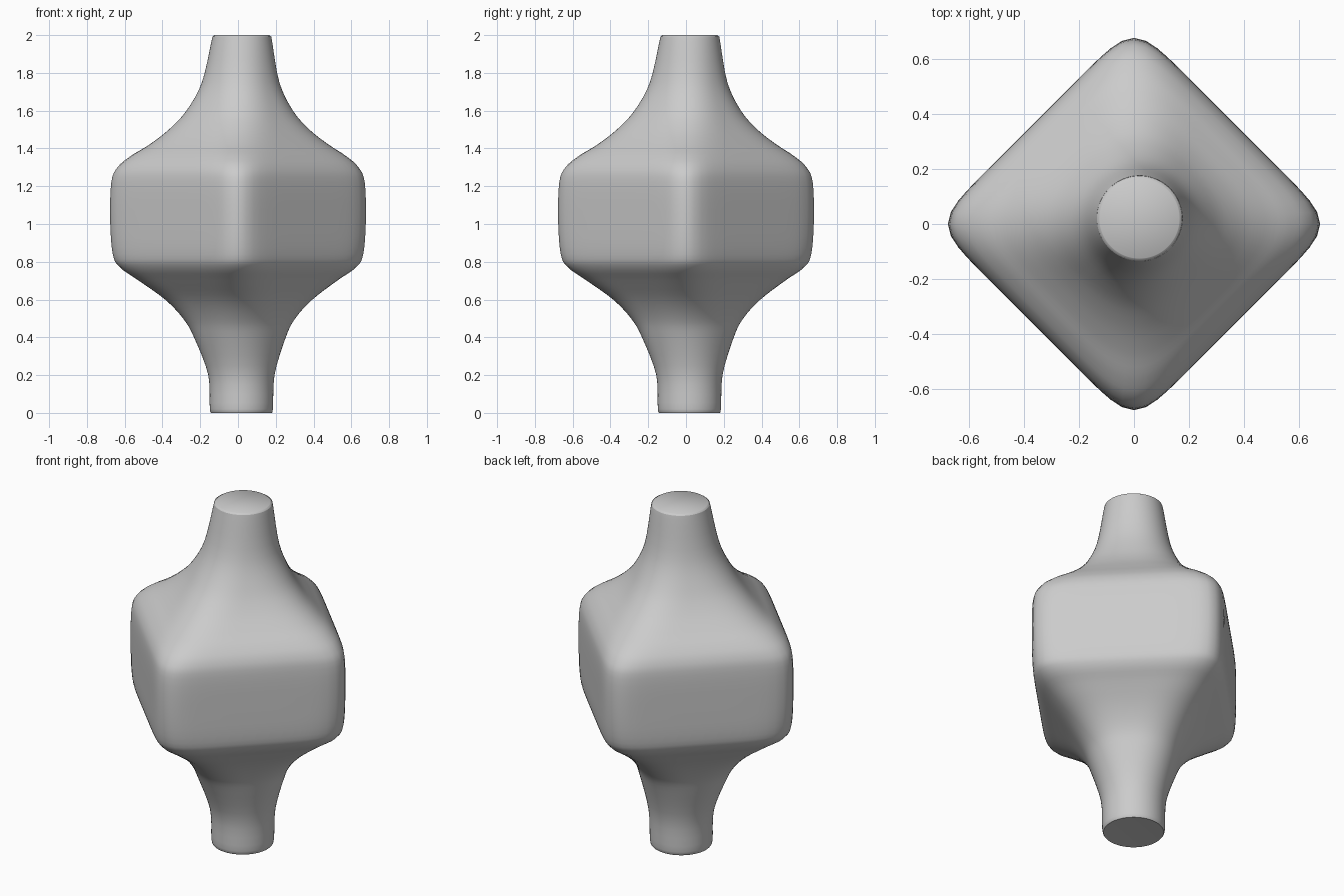
import bpy, bmesh, math

cube = bpy.data.objects.get("Cube")
if cube:
    bpy.data.objects.remove(cube, do_unlink=True)

SIDES = 96
STEPS = 4

# Stations: height, half width to the corners, half width to the flats, centre shift
STATIONS = [
    (0.00, 0.155, 0.155, 0.018), (0.02, 0.167, 0.167, 0.018),
    (0.20, 0.175, 0.175, 0.018), (0.40, 0.243, 0.232, 0.010),
    (0.50, 0.297, 0.27, 0.006), (0.60, 0.39, 0.335, 0.004),
    (0.70, 0.525, 0.425, 0.0), (0.77, 0.625, 0.49, 0.0),
    (0.84, 0.663, 0.513, 0.0), (1.02, 0.677, 0.517, 0.0),
    (1.22, 0.671, 0.515, 0.0), (1.30, 0.638, 0.497, 0.0),
    (1.36, 0.57, 0.455, 0.002), (1.42, 0.475, 0.395, 0.005),
    (1.50, 0.372, 0.325, 0.006), (1.60, 0.282, 0.262, 0.009),
    (1.75, 0.205, 0.2, 0.014), (1.97, 0.16, 0.16, 0.02),
    (1.99, 0.155, 0.155, 0.02), (2.00, 0.145, 0.145, 0.02),
]


def blend(a, b, c, d, t):
    """Smooth curve through b and c."""
    return 0.5 * (2 * b + (c - a) * t + (2 * a - 5 * b + 4 * c - d) * t ** 2
                  + (3 * b - a - 3 * c + d) * t ** 3)


def smooth_stations(pts):
    last = len(pts) - 1
    for i in range(last):
        group = [pts[max(0, min(last, i + k))] for k in (-1, 0, 1, 2)]
        for s in range(STEPS):
            yield tuple(blend(*v, s / STEPS) for v in zip(*group))
    yield pts[last]


def section(bm, z, corner, flat, shift):
    """Ring that passes from a circle to a rounded diamond."""
    power = 1 / (0.5 - math.log2(max(1.0, corner / flat)))
    ring = []
    for k in range(SIDES):
        ang = 2 * math.pi * k / SIDES
        u, v = math.cos(ang - math.pi / 4), math.sin(ang - math.pi / 4)
        r = flat / (abs(u) ** power + abs(v) ** power) ** (1 / power)
        ring.append(bm.verts.new((r * math.cos(ang) + shift, r * math.sin(ang) + shift, z)))
    return ring


# Body: loft from the lower neck through the diamond block to the upper neck
bm = bmesh.new()
rings = [section(bm, *s) for s in smooth_stations(STATIONS)]
for low, high in zip(rings, rings[1:]):
    for k in range(SIDES):
        n = (k + 1) % SIDES
        bm.faces.new((low[k], low[n], high[n], high[k]))
bm.faces.new(rings[0][::-1])
bm.faces.new(rings[-1])
mesh = bpy.data.meshes.new("diamond_body")
bm.to_mesh(mesh)
bm.free()

# Plain grey finish
grey = bpy.data.materials.new("light_grey")
grey.use_nodes = True
colour = (0.6, 0.6, 0.6, 1)
grey.diffuse_color = colour
grey.node_tree.nodes["Principled BSDF"].inputs["Base Color"].default_value = colour
mesh.materials.append(grey)

body = bpy.data.objects.new("diamond_body", mesh)
bpy.context.collection.objects.link(body)
bpy.ops.object.select_all(action="DESELECT")
body.select_set(True)
bpy.context.view_layer.objects.active = body
bpy.ops.object.shade_smooth_by_angle(angle=math.radians(40))
